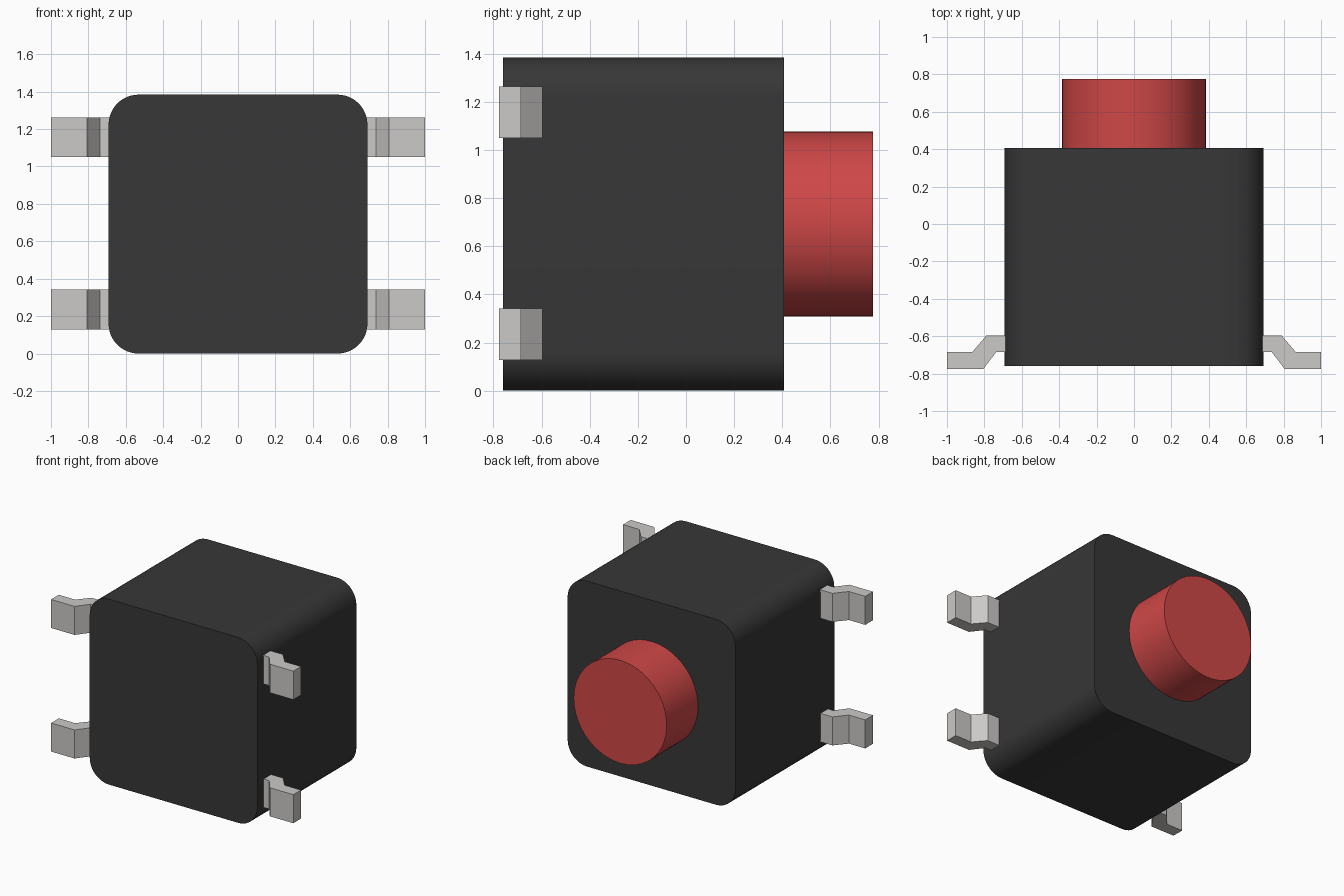
import bpy, bmesh, math
from mathutils import Vector

if "Cube" in bpy.data.objects:
    bpy.data.objects.remove(bpy.data.objects["Cube"])


def material(name, rgb):
    m = bpy.data.materials.new(name)
    m.use_nodes = True
    color = (*rgb, 1)
    m.diffuse_color = color
    m.node_tree.nodes["Principled BSDF"].inputs["Base Color"].default_value = color
    return m


def prism(name, outline, sweep, mat, smooth=False):
    """Close an outline into a face and extrude it along the sweep vector."""
    bm = bmesh.new()
    face = bm.faces.new([bm.verts.new(p) for p in outline])
    new = bmesh.ops.extrude_face_region(bm, geom=[face])["geom"]
    bmesh.ops.translate(bm, vec=Vector(sweep),
                        verts=[g for g in new if isinstance(g, bmesh.types.BMVert)])
    bmesh.ops.recalc_face_normals(bm, faces=bm.faces)
    mesh = bpy.data.meshes.new(name)
    bm.to_mesh(mesh)
    bm.free()
    mesh.materials.append(mat)
    obj = bpy.data.objects.new(name, mesh)
    bpy.context.collection.objects.link(obj)
    if smooth:
        bpy.ops.object.select_all(action="DESELECT")
        obj.select_set(True)
        bpy.context.view_layer.objects.active = obj
        bpy.ops.object.shade_smooth_by_angle(angle=math.radians(35))
    return obj


black = material("black plastic", (0.038, 0.038, 0.038))
red = material("red plastic", (0.62, 0.063, 0.063))
metal = material("pale metal", (0.6, 0.585, 0.57))

# Housing: rounded square swept from front to back
half, radius, steps = 0.692, 0.16, 12
front, back, mid_z = -0.76, 0.407, 0.692
outline = []
for corner, (sx, sz) in enumerate([(1, 1), (-1, 1), (-1, -1), (1, -1)]):
    for i in range(steps + 1):
        a = math.pi / 2 * (corner + i / steps)
        outline.append((sx * (half - radius) + radius * math.cos(a), front,
                        mid_z + sz * (half - radius) + radius * math.sin(a)))
prism("housing", outline, (0, back - front, 0), black, True)

# Round push button on the back face
sides, button_radius = 64, 0.384
circle = [(button_radius * math.cos(math.tau * i / sides), back,
           mid_z + button_radius * math.sin(math.tau * i / sides)) for i in range(sides)]
prism("push_button", circle, (0, 0.776 - back, 0), red, True)

# Four cranked solder legs
leg_profile = [(0.67, -0.597), (0.79, -0.597), (0.865, -0.685), (1, -0.685),
               (1, -0.776), (0.806, -0.776), (0.737, -0.685), (0.67, -0.685)]
for side, sx in (("left", 1), ("right", -1)):
    for level, z in (("lower", 0.128), ("upper", 1.05)):
        prism(f"{side}_{level}_leg", [(sx * x, y, z) for x, y in leg_profile],
              (0, 0, 0.213), metal)
